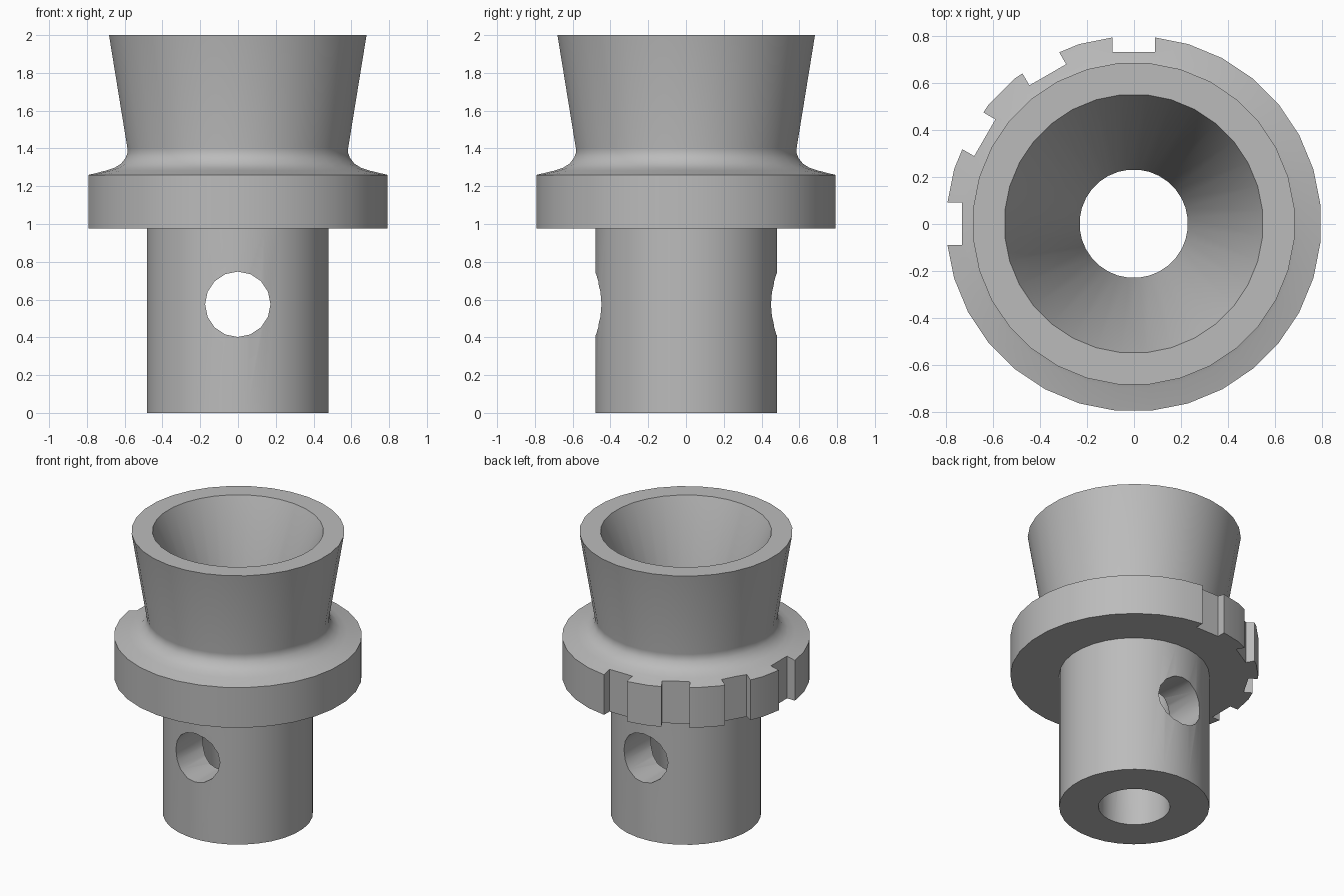
import bpy, bmesh, math
from mathutils import Matrix, Vector

SEGMENTS = 32
cube = bpy.data.objects.get("Cube")
if cube:
    bpy.data.objects.remove(cube, do_unlink=True)

grey = bpy.data.materials.new("plain grey")
grey.use_nodes = True
grey.diffuse_color = (0.5, 0.5, 0.5, 1)
grey.node_tree.nodes["Principled BSDF"].inputs["Base Color"].default_value = (0.5, 0.5, 0.5, 1)


def add_object(name, bm):
    bmesh.ops.recalc_face_normals(bm, faces=bm.faces)
    mesh = bpy.data.meshes.new(name)
    bm.to_mesh(mesh)
    bm.free()
    mesh.materials.append(grey)
    obj = bpy.data.objects.new(name, mesh)
    bpy.context.collection.objects.link(obj)
    return obj


def lathe(name, profile):
    """Revolve a closed (radius, height) profile around z."""
    bm = bmesh.new()
    rings = []
    for i in range(SEGMENTS):
        a = (i + 0.5) * math.tau / SEGMENTS
        rings.append([bm.verts.new((r * math.cos(a), r * math.sin(a), z)) for r, z in profile])
    n = len(profile)
    for i in range(SEGMENTS):
        here, there = rings[i], rings[(i + 1) % SEGMENTS]
        for j in range(n):
            k = (j + 1) % n
            bm.faces.new((here[j], there[j], there[k], here[k]))
    return add_object(name, bm)


def cut(target, cutter):
    cutter.hide_render = True
    mod = target.modifiers.new("cut", 'BOOLEAN')
    mod.operation = 'DIFFERENCE'
    mod.solver = 'EXACT'
    mod.object = cutter
    bpy.context.view_layer.objects.active = target
    bpy.ops.object.modifier_apply(modifier=mod.name)
    bpy.data.objects.remove(cutter, do_unlink=True)


# Tube, collar, curved neck and flared cup with a funnel and straight bore
neck = [(0.70, 1.283), (0.655, 1.298), (0.62, 1.32), (0.597, 1.35), (0.587, 1.375), (0.587, 1.40)]
body = lathe("funnel_body",
             [(0.23, 0), (0.483, 0), (0.483, 0.975), (0.797, 0.975), (0.797, 1.26)]
             + neck + [(0.685, 2), (0.55, 2), (0.23, 1.2)])

# Cross hole through the tube, front to back
bm = bmesh.new()
bmesh.ops.create_cone(bm, cap_ends=True, segments=16, radius1=0.173, radius2=0.173, depth=2,
                      matrix=Matrix.Translation((0, 0, 0.575)) @ Matrix.Rotation(math.pi / 2, 4, 'X'))
cut(body, add_object("cross_hole_cutter", bm))

# Four notches in the back right quarter of the collar
bm = bmesh.new()
for degrees in (90, 120, 150, 180):
    place = (Matrix.Rotation(math.radians(degrees), 4, 'Z')
             @ Matrix.Translation((0.83, 0, 1.13)) @ Matrix.Diagonal((0.2, 0.18, 0.6, 1)))
    bmesh.ops.create_cube(bm, size=1, matrix=place)
cut(body, add_object("notch_cutter", bm))

# Centre the trimmed outline and finish shading
xs = [v.co.x for v in body.data.vertices]
ys = [v.co.y for v in body.data.vertices]
body.data.transform(Matrix.Translation(Vector((-(min(xs) + max(xs)) / 2, -(min(ys) + max(ys)) / 2, 0))))
bpy.ops.object.select_all(action='DESELECT')
body.select_set(True)
bpy.context.view_layer.objects.active = body
bpy.ops.object.shade_smooth_by_angle(angle=math.radians(30))
